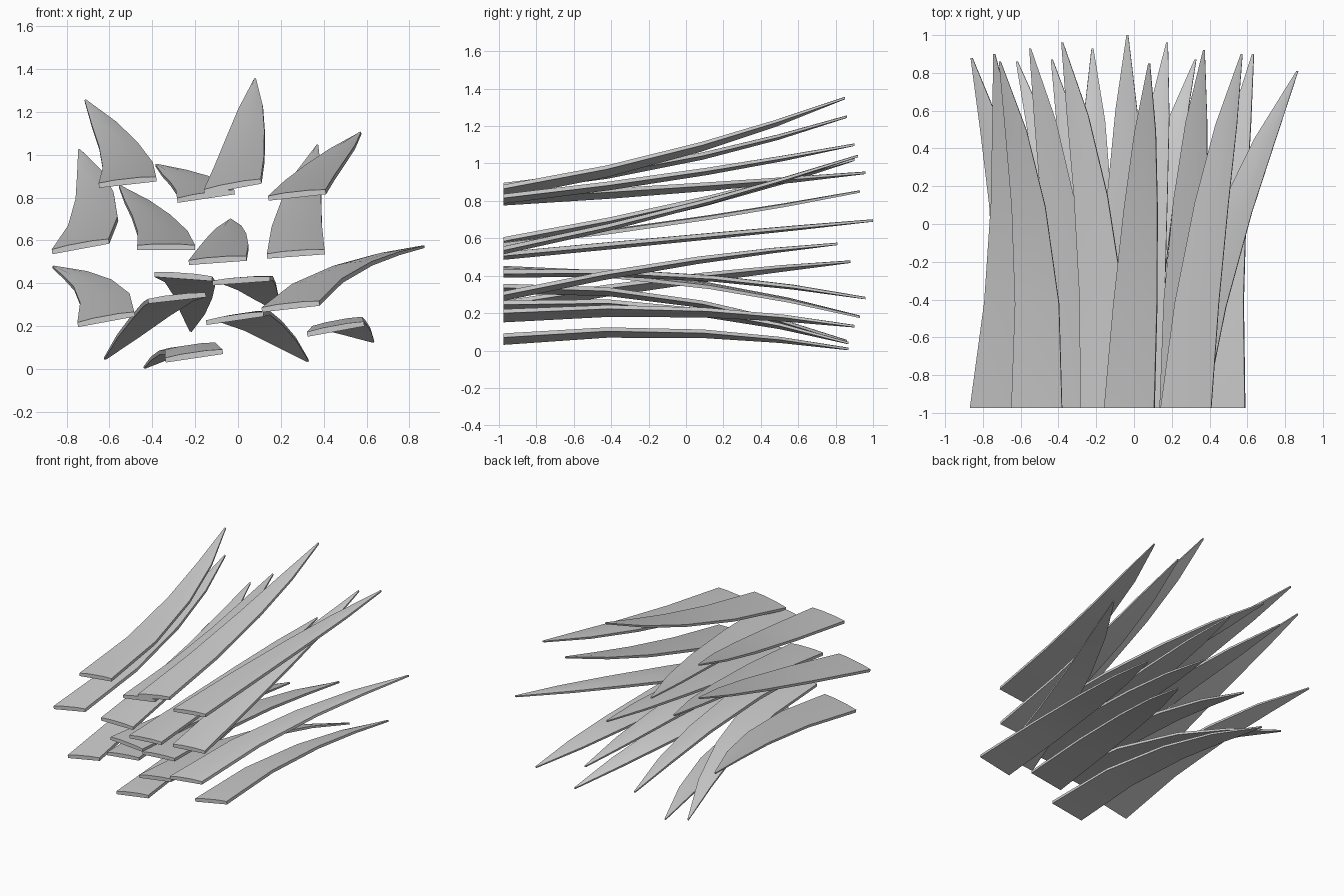
import bpy, bmesh, math

# Per blade: base x, base z, base rise (left to right), tip x, tip y, tip z, sideways bow, vertical bow
BLADES = [
    (-.735, .565, .05, -.74, .90, 1.02, .07, -.03),
    (-.515, .865, .03, -.71, .86, 1.25, .07, -.05),
    (-.335, .56, .00, -.55, .93, .85, .055, -.02),
    (-.15, .80, .04, -.38, .96, .95, .055, -.01),
    (-.025, .845, .05, .08, .85, 1.35, .0, -.05),
    (-.095, .50, .02, -.035, 1.0, .695, .01, .0),
    (.275, .805, .03, .57, .90, 1.10, -.035, -.02),
    (.27, .53, .02, .37, .92, 1.04, -.03, -.03),
    (.245, .285, .03, .865, .81, .57, -.07, .03),
    (-.615, .225, .05, -.86, .88, .475, .08, .02),
    (-.255, .425, -.02, -.22, .93, .18, .025, .06),
    (.015, .405, .02, .175, .96, .28, -.02, .05),
    (-.285, .325, .03, -.62, .86, .05, .07, .08),
    (-.015, .23, .04, .325, .87, .04, -.065, .08),
    (.455, .18, .05, .63, .90, .13, -.05, .05),
    (-.205, .055, .04, -.435, .87, .008, .06, .06),
]
BASE_Y = -.975
# Stations along a blade: fraction, width, thickness
STATIONS = [(0, .27, .026), (.3, .235, .025), (.58, .18, .023), (.8, .115, .019), (1, .01, .012)]
# Cross-section: gently crowned top, flat underside
SECTION = [(-.5, -.5), (.5, -.5), (.5, .35), (.22, .58), (-.22, .58), (-.5, .35)]


def blade(index, bx, bz, rise, tx, ty, tz, bow_x, bow_z):
    bm = bmesh.new()
    rings = []
    roll = math.atan2(rise, .27)
    c, s = math.cos(roll), math.sin(roll)
    for t, width, thick in STATIONS:
        bow = t * (1 - t) / (.58 * .42)
        x = bx + (tx - bx) * t + bow_x * bow
        y = BASE_Y + (ty - BASE_Y) * t
        z = bz + .008 * (1 - t) + (tz - bz) * t + bow_z * bow
        rings.append([bm.verts.new((x + u * width * c - v * thick * s, y,
                                    z + u * width * s + v * thick * c)) for u, v in SECTION])
    n = len(SECTION)
    for a, b in zip(rings, rings[1:]):
        for i in range(n):
            j = (i + 1) % n
            bm.faces.new((a[i], a[j], b[j], b[i]))
    bm.faces.new(rings[0])
    bm.faces.new(rings[-1])
    bmesh.ops.recalc_face_normals(bm, faces=bm.faces)
    name = f"curved_blade_{index:02d}"
    mesh = bpy.data.meshes.new(name)
    bm.to_mesh(mesh)
    bm.free()
    obj = bpy.data.objects.new(name, mesh)
    bpy.context.collection.objects.link(obj)
    obj.select_set(True)
    bpy.context.view_layer.objects.active = obj


# Cluster of tapering blades
for k, spec in enumerate(BLADES, 1):
    blade(k, *spec)
bpy.ops.object.shade_smooth_by_angle(angle=math.radians(40))
